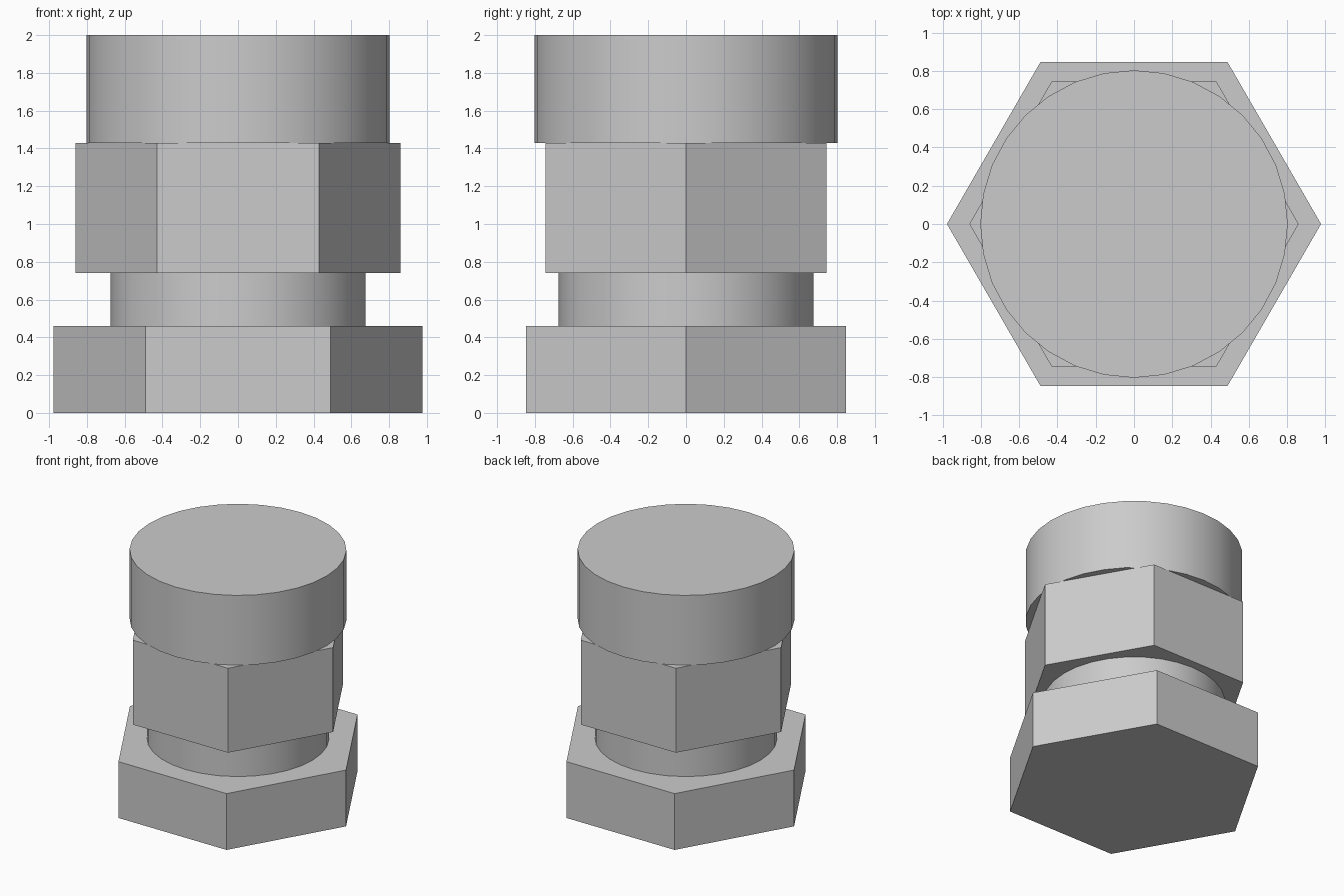
import bpy
import math

cube = bpy.data.objects.get("Cube")
if cube:
    bpy.data.objects.remove(cube, do_unlink=True)

# Single plain grey metal
metal = bpy.data.materials.new("grey_metal")
metal.use_nodes = True
metal.diffuse_color = (0.6, 0.6, 0.6, 1)
metal.node_tree.nodes["Principled BSDF"].inputs["Base Color"].default_value = metal.diffuse_color


def prism(name, sides, radius, bottom, top):
    """Upright prism; hexagons get corners on the x axis, round parts are smoothed."""
    bpy.ops.mesh.primitive_cylinder_add(
        vertices=sides, radius=radius, depth=top - bottom,
        location=(0, 0, (bottom + top) / 2),
        rotation=(0, 0, math.radians(90)))
    part = bpy.context.object
    part.name = name
    part.data.materials.append(metal)
    bpy.ops.object.transform_apply(location=False, rotation=True, scale=False)
    if sides > 6:
        bpy.ops.object.shade_smooth_by_angle(angle=math.radians(30))
    return part


# Stacked parts, from the base up
prism("base_hex_head", 6, 0.977, 0, 0.46)
prism("shank", 32, 0.675, 0.46, 0.74)
prism("upper_hex_nut", 6, 0.86, 0.74, 1.43)
prism("round_cap", 32, 0.803, 1.43, 2)
